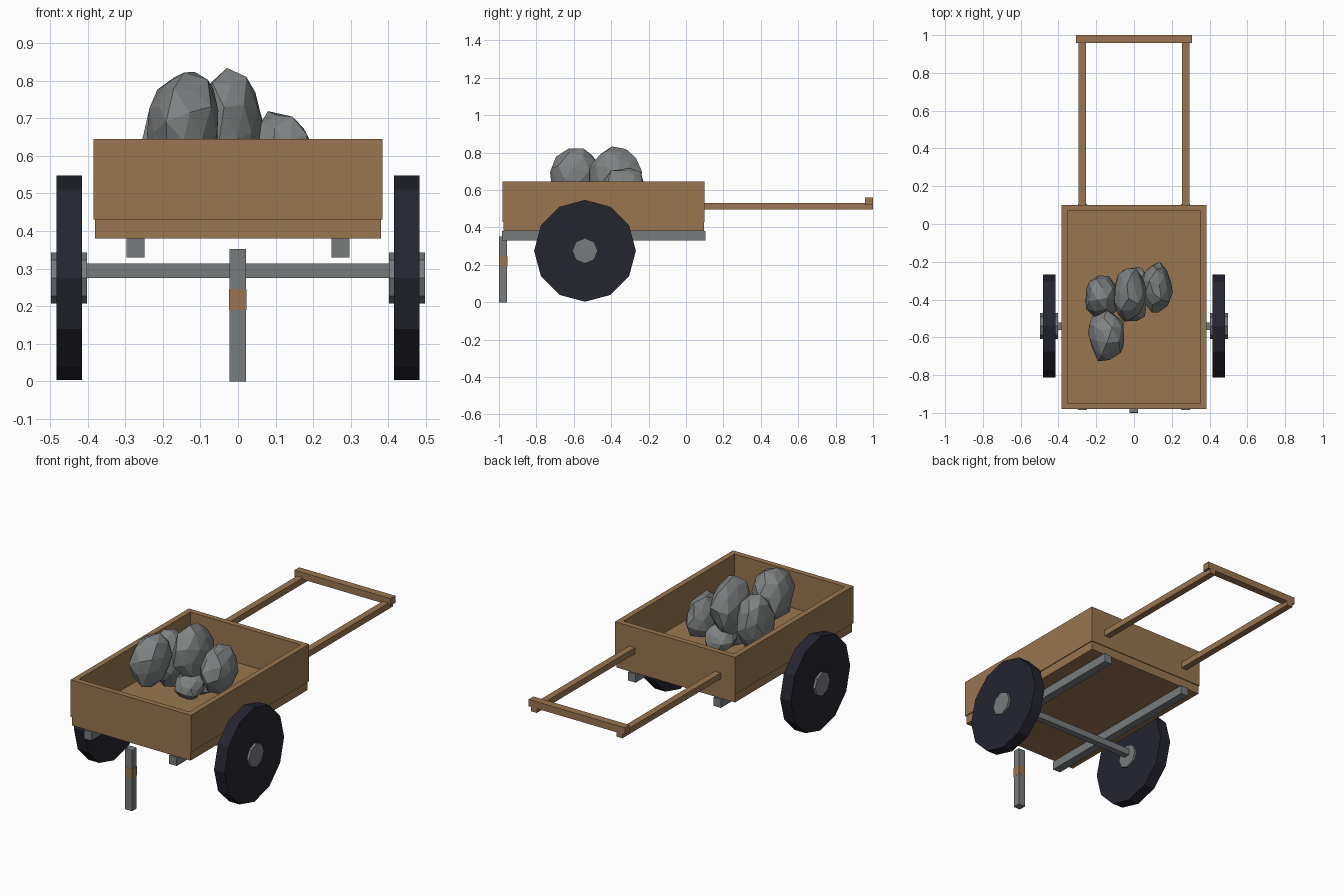
import bpy, bmesh, math, random
from mathutils import Matrix, Vector

if "Cube" in bpy.data.objects:
    bpy.data.objects.remove(bpy.data.objects["Cube"])

random.seed(7)


def material(name, rgb):
    m = bpy.data.materials.new(name)
    m.diffuse_color = (*rgb, 1)
    m.use_nodes = True
    m.node_tree.nodes["Principled BSDF"].inputs["Base Color"].default_value = m.diffuse_color
    return m


WOOD = material("wood", (0.32, 0.18, 0.08))
METAL = material("grey_metal", (0.19, 0.20, 0.203))
STONE = material("grey_stone", (0.215, 0.225, 0.228))
TYRE = material("dark_navy", (0.018, 0.018, 0.03))


def finish(bm, name, mat):
    bmesh.ops.recalc_face_normals(bm, faces=bm.faces)
    mesh = bpy.data.meshes.new(name)
    bm.to_mesh(mesh)
    bm.free()
    mesh.materials.append(mat)
    obj = bpy.data.objects.new(name, mesh)
    bpy.context.collection.objects.link(obj)
    return obj


def box_bm(x0, x1, y0, y1, z0, z1):
    bm = bmesh.new()
    size = Matrix.Diagonal((x1 - x0, y1 - y0, z1 - z0, 1))
    centre = Matrix.Translation(((x0 + x1) / 2, (y0 + y1) / 2, (z0 + z1) / 2))
    bmesh.ops.create_cube(bm, size=1, matrix=centre @ size)
    return bm


def box(name, mat, *bounds):
    return finish(box_bm(*bounds), name, mat)


def disc(name, mat, sides, radius, x0, x1, y, z):
    bm = bmesh.new()
    place = Matrix.Translation(((x0 + x1) / 2, y, z)) @ Matrix.Rotation(math.pi / 2, 4, 'Y')
    bmesh.ops.create_cone(bm, cap_ends=True, segments=sides, radius1=radius,
                          radius2=radius, depth=abs(x1 - x0), matrix=place)
    return finish(bm, name, mat)


def rock(name, centre, half):
    bm = bmesh.new()
    bmesh.ops.create_icosphere(bm, subdivisions=2, radius=1)
    spin = Matrix.Rotation(random.uniform(0, 6), 3, 'Z') @ Matrix.Rotation(random.uniform(0, 6), 3, 'X')
    for v in bm.verts:
        p = (spin @ v.co) * random.uniform(0.86, 1.07)
        v.co = Vector(centre) + Vector([a * b for a, b in zip(p, half)])
    # keep the stones above the tray floor
    for v in bm.verts:
        v.co.z = max(v.co.z, 0.435)
    return finish(bm, name, STONE)


# open tray: hollowed from the top
bm = box_bm(-0.385, 0.385, -0.98, 0.10, 0.43, 0.645)
bm.faces.ensure_lookup_table()
top = max(bm.faces, key=lambda f: f.calc_center_median().z)
bmesh.ops.inset_region(bm, faces=[top], thickness=0.045)
hole = bmesh.ops.extrude_discrete_faces(bm, faces=[top])["faces"][0]
for v in hole.verts:
    v.co.z = 0.433
finish(bm, "tray_walls", WOOD)
box("tray_floor", WOOD, -0.38, 0.38, -0.975, 0.095, 0.38, 0.43)

# pull handle
for side, s in (("left", -1), ("right", 1)):
    xs = sorted((s * 0.255, s * 0.293))
    box(side + "_handle_rail", WOOD, *xs, 0.09, 1.0, 0.495, 0.53)
box("handle_crossbar", WOOD, -0.308, 0.308, 0.957, 1.0, 0.52, 0.56)

# undercarriage
for side, s in (("left", -1), ("right", 1)):
    xs = sorted((s * 0.249, s * 0.297))
    box(side + "_beam", METAL, *xs, -0.985, 0.105, 0.33, 0.38)
    disc(side + "_wheel", TYRE, 12, 0.272, s * 0.415, s * 0.483, -0.54, 0.275)
    disc(side + "_hub", METAL, 8, 0.068, s * 0.402, s * 0.497, -0.54, 0.275)
box("axle", METAL, -0.41, 0.41, -0.56, -0.522, 0.275, 0.313)

# front prop with its painted band
box("front_leg", METAL, -0.023, 0.021, -0.999, -0.956, 0, 0.352)
box("leg_band", WOOD, -0.024, 0.022, -1.0, -0.955, 0.19, 0.245)

# heap of stones
for i, (c, h) in enumerate((
        ((-0.145, -0.59, 0.68), (0.105, 0.145, 0.155)),
        ((-0.17, -0.385, 0.60), (0.095, 0.12, 0.17)),
        ((-0.02, -0.375, 0.665), (0.09, 0.145, 0.175)),
        ((0.115, -0.335, 0.595), (0.09, 0.135, 0.13)),
        ((0.0, -0.32, 0.50), (0.085, 0.10, 0.08)),
        ((-0.01, -0.43, 0.50), (0.085, 0.09, 0.08)))):
    rock("stone_%d" % (i + 1), c, h)
